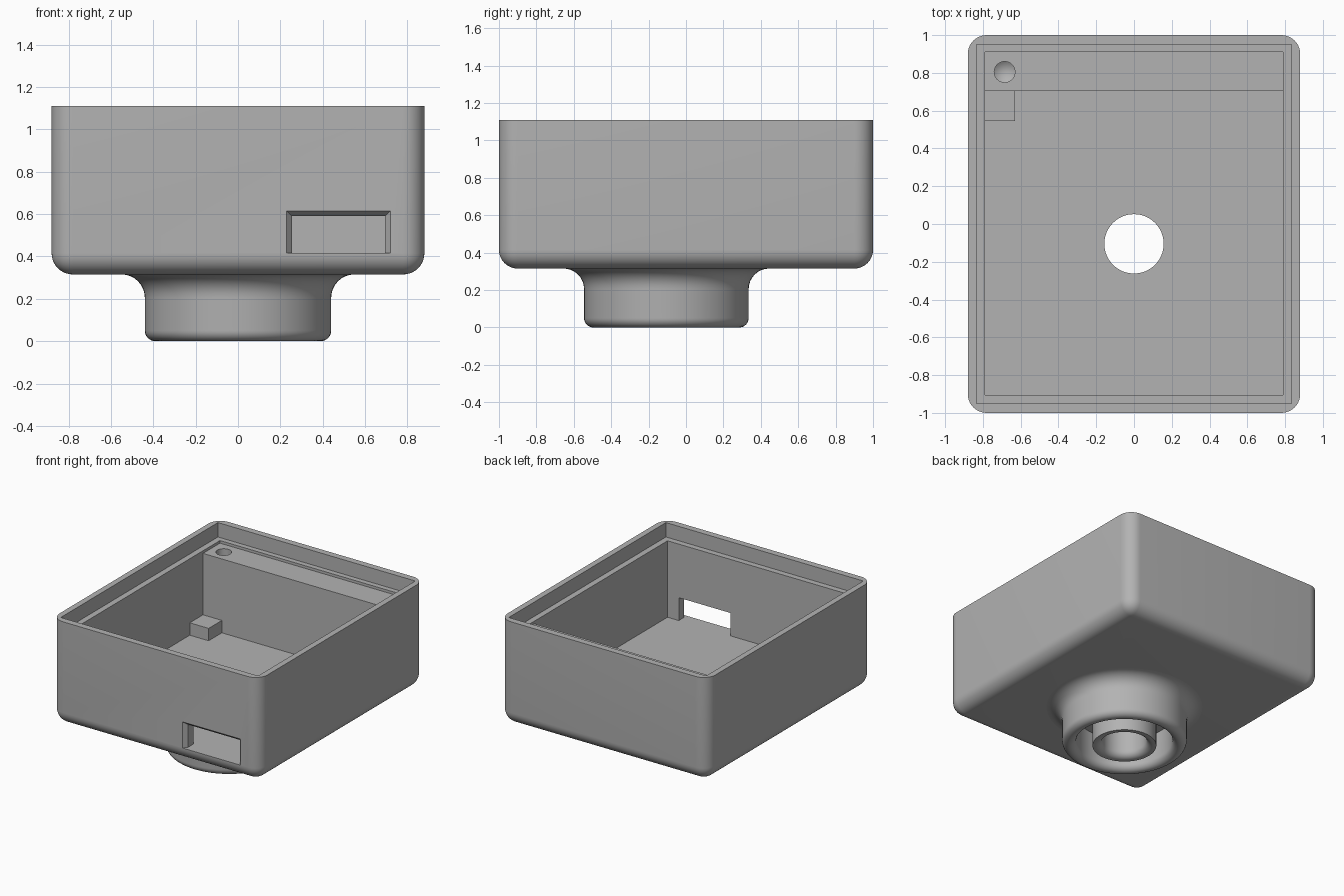
import bpy, bmesh
from math import sin, cos, pi, radians
from mathutils import Vector

if "Cube" in bpy.data.objects:
    bpy.data.objects.remove(bpy.data.objects["Cube"], do_unlink=True)

grey = bpy.data.materials.new("plain_grey")
grey.use_nodes = True
grey.diffuse_color = (0.45, 0.45, 0.45, 1)
grey.node_tree.nodes["Principled BSDF"].inputs["Base Color"].default_value = grey.diffuse_color

FLOOR, BASE, TOP = 0.415, 0.315, 1.11
BOSS_Y, BORE = -0.105, 0.157


def finish(name, bm):
    bmesh.ops.recalc_face_normals(bm, faces=bm.faces)
    mesh = bpy.data.meshes.new(name)
    bm.to_mesh(mesh)
    bm.free()
    mesh.materials.append(grey)
    ob = bpy.data.objects.new(name, mesh)
    bpy.context.collection.objects.link(ob)
    return ob


def box_mesh(lo, hi):
    lo, hi = Vector(lo), Vector(hi)
    bm = bmesh.new()
    bmesh.ops.create_cube(bm, size=1)
    for v in bm.verts:
        v.co = (lo + hi) / 2 + v.co * (hi - lo)
    return bm


def box(name, lo, hi):
    return finish(name, box_mesh(lo, hi))


def lathe(name, profile, centre, steps=64):
    """Spin a closed (radius, z) profile about a vertical axis."""
    bm = bmesh.new()
    vs = [bm.verts.new((r, 0, z)) for r, z in profile]
    es = [bm.edges.new((vs[i - 1], vs[i])) for i in range(len(vs))]
    bmesh.ops.spin(bm, geom=vs + es, cent=(0, 0, 0), axis=(0, 0, 1),
                   angle=2 * pi, steps=steps)
    bmesh.ops.remove_doubles(bm, verts=bm.verts, dist=1e-4)
    bmesh.ops.dissolve_degenerate(bm, edges=bm.edges, dist=1e-5)
    bmesh.ops.translate(bm, verts=bm.verts, vec=(*centre, 0))
    return finish(name, bm)


def arc(r, z, radius, start, end, n=8):
    angles = [radians(start + (end - start) * i / n) for i in range(n + 1)]
    return [(r + radius * cos(a), z + radius * sin(a)) for a in angles]


def activate(ob):
    bpy.ops.object.select_all(action="DESELECT")
    ob.select_set(True)
    bpy.context.view_layer.objects.active = ob


def cut(ob, cutter):
    cutter.hide_render = True
    mod = ob.modifiers.new("cut", "BOOLEAN")
    mod.operation, mod.solver, mod.object = "DIFFERENCE", "EXACT", cutter
    activate(ob)
    bpy.ops.object.modifier_apply(modifier=mod.name)
    bpy.data.objects.remove(cutter, do_unlink=True)


def smooth(ob):
    activate(ob)
    bpy.ops.object.shade_smooth_by_angle(angle=radians(30))


# Outer housing, rounded on every edge except the rim
bm = box_mesh((-0.88, -1, BASE), (0.88, 1, TOP))
round_edges = [e for e in bm.edges if min(v.co.z for v in e.verts) < TOP - 0.1]
bmesh.ops.bevel(bm, geom=round_edges, offset=0.1, segments=10, profile=0.5,
                affect="EDGES")
housing = finish("housing", bm)

# Lid recess, main cavity and the space above the rear shelf
cut(housing, box("recess_cutter", (-0.835, -0.95, 1.0), (0.835, 0.95, 1.3)))
cut(housing, box("cavity_cutter", (-0.79, -0.905, FLOOR), (0.79, 0.705, 1.25)))
cut(housing, box("shelf_cutter", (-0.79, 0.6, 0.98), (0.79, 0.91, 1.2)))

# Connector opening with flared top and sides
cut(housing, box("port_cutter", (0.255, -1.1, FLOOR), (0.695, -0.8, 0.59)))
bm = box_mesh((0.255, -1.03, FLOOR), (0.695, -0.97, 0.59))
for v in bm.verts:
    if v.co.y < -1:
        v.co.x += 0.05 if v.co.x > 0.5 else -0.05
        v.co.z += 0.05 if v.co.z > 0.5 else 0
cut(housing, finish("flare_cutter", bm))

# Drilled screw hole in the rear shelf, and the central through bore
cut(housing, lathe("drill_cutter", [(0, 0.7), (0.055, 0.74), (0.055, 1.1), (0, 1.1)],
                   (-0.685, 0.805), 32))
cut(housing, lathe("bore_cutter", [(0, 0.2), (BORE, 0.2), (BORE, 0.6), (0, 0.6)],
                   (0, BOSS_Y)))
smooth(housing)

# Support block on the floor
box("support_block", (-0.79, 0.545, FLOOR - 0.01), (-0.63, 0.705, 0.51))

# Round boss below: filleted collar, ring groove and inner tube
profile = [(0.55, 0.35)]
profile += arc(0.55, 0.205, 0.11, 90, 180)
profile += arc(0.39, 0.05, 0.05, 0, -90)
profile += arc(0.39, 0.05, 0.05, -90, -180)[1:]
profile += [(0.34, 0.25), (0.225, 0.25), (0.225, 0)]
profile += arc(BORE + 0.05, 0.05, 0.05, -90, -180)
profile += [(BORE, 0.35)]
smooth(lathe("boss", profile, (0, BOSS_Y)))
